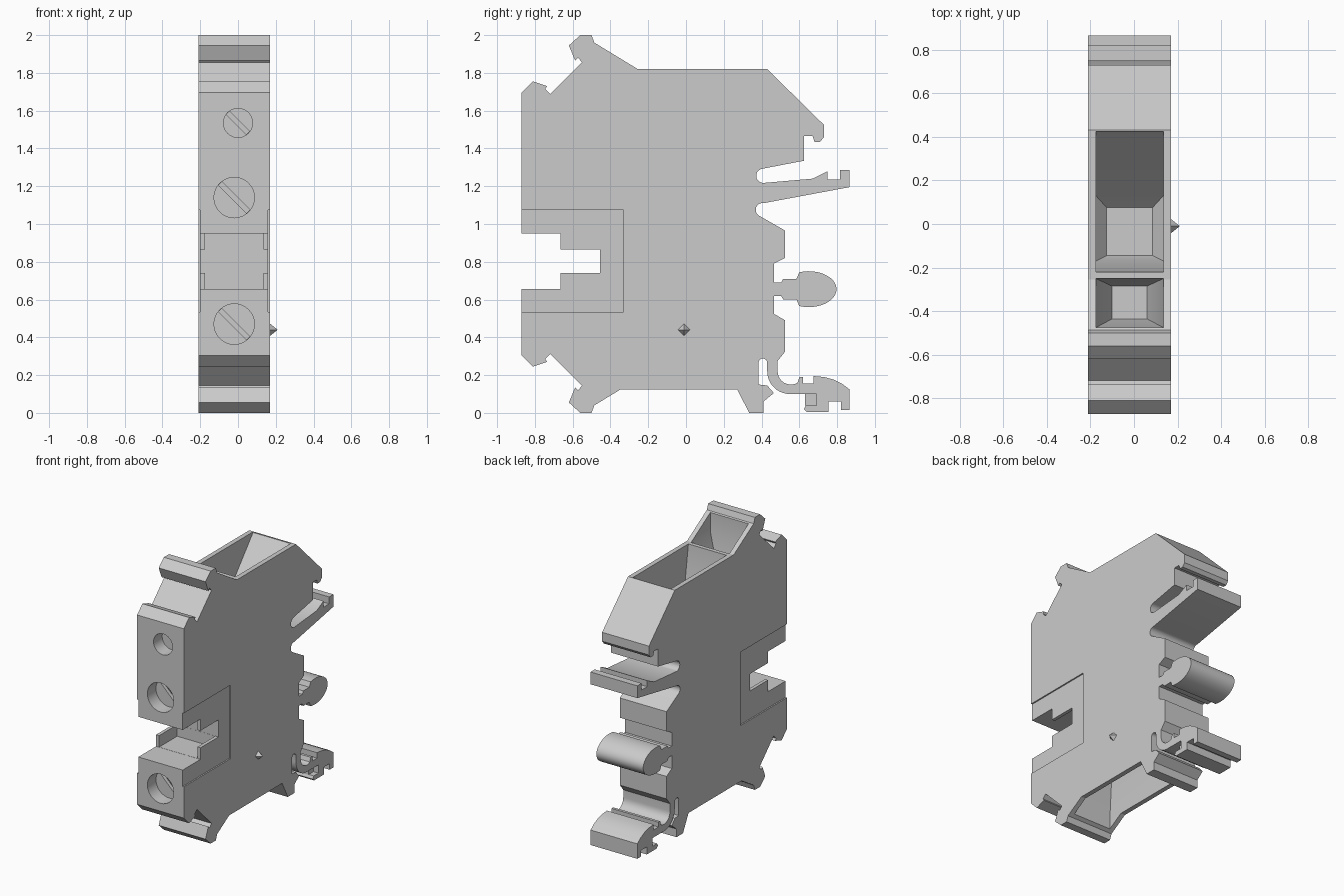
import bpy, bmesh, math
from mathutils import Matrix

if "Cube" in bpy.data.objects:
    bpy.data.objects.remove(bpy.data.objects["Cube"])

X0, X1 = -0.21, 0.17          # body thickness
XM = (X0 + X1) / 2


def make(name, bm):
    bmesh.ops.recalc_face_normals(bm, faces=bm.faces[:])
    me = bpy.data.meshes.new(name)
    bm.to_mesh(me)
    bm.free()
    ob = bpy.data.objects.new(name, me)
    bpy.context.collection.objects.link(ob)
    return ob


def arc(cy, cz, ry, rz, a0, a1, n):
    return [(cy + ry * math.cos(math.radians(a0 + (a1 - a0) * i / n)),
             cz + rz * math.sin(math.radians(a0 + (a1 - a0) * i / n))) for i in range(n + 1)]


def extrude(name, pts, x0, x1):
    bm = bmesh.new()
    f = bm.faces.new([bm.verts.new((x0, y, z)) for y, z in pts])
    r = bmesh.ops.extrude_face_region(bm, geom=[f])
    vs = [v for v in r["geom"] if isinstance(v, bmesh.types.BMVert)]
    bmesh.ops.translate(bm, verts=vs, vec=(x1 - x0, 0, 0))
    return make(name, bm)


def box(name, x0, x1, y0, y1, z0, z1):
    return extrude(name, [(y0, z0), (y1, z0), (y1, z1), (y0, z1)], x0, x1)


def funnel(name, rings):
    """Stacked rectangles (x0, x1, y0, y1, z) joined into a tapered plug."""
    bm = bmesh.new()
    loops = [[bm.verts.new(p) for p in ((a, c, z), (b, c, z), (b, d, z), (a, d, z))]
             for a, b, c, d, z in rings]
    bm.faces.new(loops[0])
    bm.faces.new(loops[-1])
    for lo, hi in zip(loops, loops[1:]):
        for i in range(4):
            j = (i + 1) % 4
            bm.faces.new((lo[i], lo[j], hi[j], hi[i]))
    return make(name, bm)


def cut(body, cutter):
    m = body.modifiers.new("cut", 'BOOLEAN')
    m.operation = 'DIFFERENCE'
    m.solver = 'EXACT'
    m.object = cutter
    bpy.context.view_layer.objects.active = body
    bpy.ops.object.modifier_apply(modifier=m.name)
    bpy.data.objects.remove(cutter)


# --- outline of the housing (y, z), clockwise from the upper front corner
front_hooks = [(-0.87, 1.695), (-0.81, 1.755), (-0.735, 1.73), (-0.745, 1.715), (-0.718, 1.688),
               (-0.55, 1.856), (-0.572, 1.88), (-0.587, 1.865), (-0.62, 1.945),
               (-0.56, 2.0), (-0.5, 2.0), (-0.485, 1.96)]
top_back = [(-0.255, 1.82), (0.43, 1.82), (0.73, 1.525), (0.73, 1.46), (0.71, 1.435),
            (0.68, 1.435), (0.67, 1.465), (0.625, 1.465), (0.625, 1.335)]
lever = (arc(0.41, 1.255, 0.038, 0.038, 100, 265, 10)
         + [(0.67, 1.24), (0.75, 1.28), (0.75, 1.235), (0.815, 1.235), (0.815, 1.285),
            (0.865, 1.285), (0.865, 1.195)]
         + arc(0.405, 1.075, 0.036, 0.036, 80, 235, 10))
bulb = ([(0.525, 0.965), (0.525, 0.82), (0.465, 0.79), (0.465, 0.69), (0.503, 0.69),
         (0.515, 0.71), (0.585, 0.71)]
        + arc(0.65, 0.655, 0.147, 0.095, 110, -110, 24)
        + [(0.585, 0.6), (0.515, 0.6), (0.503, 0.62), (0.465, 0.62), (0.465, 0.525),
           (0.525, 0.49), (0.525, 0.325), (0.485, 0.275)])
foot = (arc(0.555, 0.22, 0.07, 0.07, 180, 300, 10)
        + [(0.6, 0.19), (0.62, 0.19), (0.62, 0.155), (0.675, 0.155), (0.675, 0.195),
           (0.73, 0.19), (0.78, 0.177), (0.825, 0.155), (0.865, 0.125), (0.865, 0.015),
           (0.82, 0.015), (0.82, 0.06), (0.755, 0.06), (0.755, 0.005), (0.64, 0.005),
           (0.625, 0.02), (0.635, 0.04), (0.69, 0.04), (0.69, 0.1)]
        + arc(0.55, 0.22, 0.12, 0.12, 270, 180, 10)
        + arc(0.407, 0.265, 0.023, 0.023, 0, 180, 8)
        + [(0.385, 0.15), (0.43, 0.145), (0.465, 0.105), (0.41, 0.06), (0.41, 0),
           (0.335, 0), (0.27, 0.125), (-0.345, 0.125)])
rail_slot = [(-0.87, 0.655), (-0.665, 0.655), (-0.665, 0.74), (-0.455, 0.74),
             (-0.455, 0.865), (-0.665, 0.865), (-0.665, 0.95), (-0.87, 0.95)]
lower_hooks = [(y, 2 - z) for y, z in reversed(front_hooks)]

housing = extrude("housing", front_hooks + top_back + lever + bulb + foot
                  + lower_hooks + rail_slot, X0, X1)

# --- shallow side recesses around the slot, and its wider core
for a, b in ((X0 - 0.05, X0 + 0.01), (X1 - 0.01, X1 + 0.05)):
    cut(housing, box("side_recess", a, b, -0.95, -0.33, 0.535, 1.075))
cut(housing, box("slot_core", -0.175, 0.135, -0.95, -0.456, 0.656, 0.949))

# --- top funnels and underside cavity
cut(housing, funnel("top_funnel", [(-0.175, 0.135, -0.22, 0.425, 1.9),
                                   (-0.175, 0.135, -0.22, 0.425, 1.815),
                                   (-0.175, 0.135, -0.17, 0.13, 1.47),
                                   (-0.125, 0.085, -0.145, 0.075, 1.41)]))
cut(housing, funnel("front_funnel", [(-0.175, 0.135, -0.475, -0.25, 2.1),
                                     (-0.175, 0.135, -0.475, -0.25, 1.815),
                                     (-0.1, 0.06, -0.435, -0.285, 1.62)]))
cut(housing, funnel("bottom_cavity", [(-0.175, 0.135, -0.46, 0.24, -0.1),
                                      (-0.175, 0.135, -0.46, 0.24, 0.13),
                                      (-0.125, 0.085, -0.38, -0.08, 0.42)]))

# --- screw bores with slotted heads at the bottom
for x, z, r in ((0.0, 1.535, 0.077), (-0.02, 1.14, 0.107), (-0.02, 0.47, 0.107)):
    bm = bmesh.new()
    bmesh.ops.create_cone(bm, cap_ends=True, segments=32, radius1=r, radius2=r, depth=0.2,
                          matrix=Matrix.Translation((x, -0.87, z)) @ Matrix.Rotation(math.pi / 2, 4, 'X'))
    cut(housing, make("bore", bm))
    bm = bmesh.new()
    bmesh.ops.create_cube(bm, size=1, matrix=Matrix.Translation((x, -0.77, z))
                          @ Matrix.Rotation(math.pi / 4, 4, 'Y')
                          @ Matrix.Diagonal((r * 1.95, 0.05, 0.025, 1)))
    cut(housing, make("screw_slot", bm))

bpy.ops.object.select_all(action='DESELECT')
housing.select_set(True)
bpy.context.view_layer.objects.active = housing
bpy.ops.object.shade_smooth_by_angle(angle=math.radians(28))

# --- small filler inside the foot hook
box("foot_hook_filler", -0.17, 0.13, 0.63, 0.691, 0.039, 0.101)

# --- pyramid locating pin on the right side
bm = bmesh.new()
bmesh.ops.create_cone(bm, cap_ends=True, segments=4, radius1=0.032, radius2=0, depth=0.04,
                      matrix=Matrix.Translation((X1 + 0.02, -0.01, 0.44))
                      @ Matrix.Rotation(math.pi / 2, 4, 'Y'))
make("locating_pin", bm)
